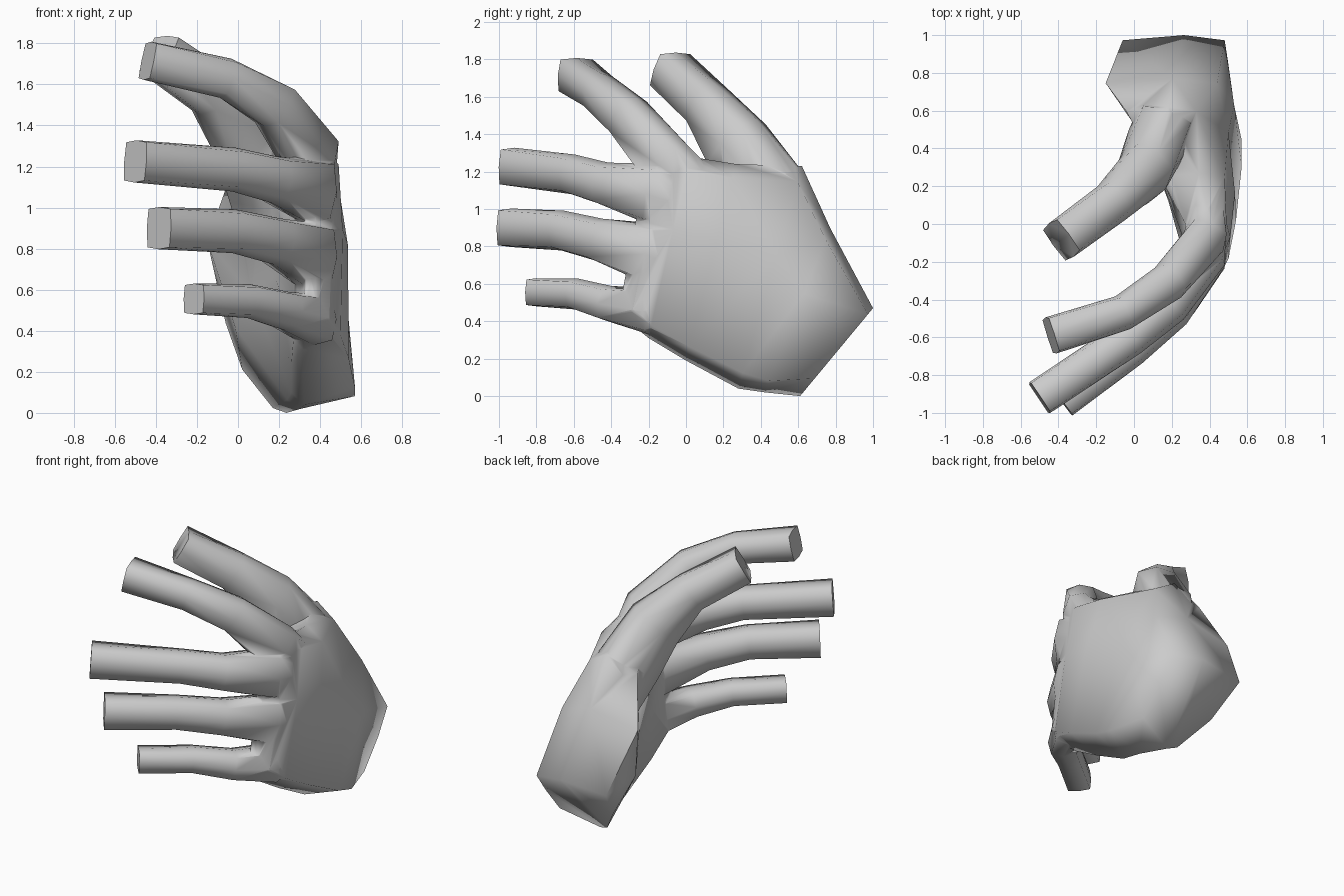
import bpy, bmesh
from math import cos, sin, pi, radians
from mathutils import Vector

if "Cube" in bpy.data.objects:
    bpy.data.objects.remove(bpy.data.objects["Cube"])


def loft(name, rings):
    """Skin a list of equal-length point rings and cap both ends."""
    bm = bmesh.new()
    vr = [[bm.verts.new(p) for p in r] for r in rings]
    n = len(rings[0])
    for a, b in zip(vr, vr[1:]):
        for i in range(n):
            j = (i + 1) % n
            bm.faces.new((a[i], a[j], b[j], b[i]))
    bm.faces.new(vr[0])
    bm.faces.new(vr[-1])
    bmesh.ops.triangulate(bm, faces=bm.faces[:])
    bmesh.ops.recalc_face_normals(bm, faces=bm.faces)
    me = bpy.data.meshes.new(name)
    bm.to_mesh(me)
    bm.free()
    ob = bpy.data.objects.new(name, me)
    bpy.context.collection.objects.link(ob)
    return ob


def palm_ring(top, bottom, back_top, back_mid, back_low, in_top, in_low,
              t_back=.93):
    """Palm section: t runs from the thumb edge to the little-finger edge."""
    def pt(t, x):
        return Vector((x, top[0] + (bottom[0] - top[0]) * t,
                       top[1] + (bottom[1] - top[1]) * t))
    return [pt(0, (back_top * .6 + in_top * .4)), pt(.07, back_top),
            pt(.4, back_mid), pt(t_back, back_low),
            pt(1, in_low * .8 + back_low * .2), pt(.95, in_low),
            pt(.55, in_top * .65 + in_low * .35), pt(.07, in_top)]


def finger(name, path, sizes):
    """Eight-sided finger along a path; squarer at the tip, rounder below."""
    pts = [Vector(p) for p in path]
    rings = []
    for k, p in enumerate(pts):
        d = (pts[min(k + 1, len(pts) - 1)] - pts[max(k - 1, 0)]).normalized()
        side = d.cross(Vector((0, 0, 1))).normalized()
        u = side.cross(d)
        w, h = sizes[k]
        e = 7 if k == 0 else 3.2
        ring = []
        for i in range(8):
            c, s = cos(2 * pi * i / 8), sin(2 * pi * i / 8)
            f = (abs(c) ** e + abs(s) ** e) ** (-1 / e)
            ring.append(p + side * (w * f * c) + u * (h * f * s))
        rings.append(ring)
    return loft(name, rings)


# palm, from knuckles to wrist
hand = loft("hand", [
    palm_ring((-.21, 1.25), (-.36, .45), .39, .38, .38, .33, .33),
    palm_ring((-.12, 1.28), (-.30, .39), .45, .46, .445, .31, .31),
    palm_ring((.02, 1.28), (-.20, .31), .49, .51, .50, .27, .27),
    palm_ring((.27, 1.24), (.00, .19), .48, .535, .54, .14, .26),
    palm_ring((.62, 1.23), (.28, .04), .33, .50, .57, -.04, .26),
    palm_ring((.77, .90), (.42, .02), .44, .53, .57, -.15, .24),
    palm_ring((1.0, .47), (.61, .00), .48, .50, .50, -.06, .17, .80),
])

# four fingers and thumb
std = [(.098, .103), (.10, .107), (.112, .115), (.12, .165), (.09, .14)]
small = [(.078, .075), (.088, .083), (.10, .095), (.115, .125), (.09, .10)]
parts = [
    finger("index_finger", [(-.44, -.59, 1.715), (-.06, -.47, 1.63),
           (.18, -.31, 1.495), (.37, -.09, 1.23), (.39, .12, 1.06)],
           [(.10, .095), (.095, .10), (.105, .12), (.115, .155), (.08, .12)]),
    finger("middle_finger", [(-.50, -.92, 1.225), (-.02, -.60, 1.185),
           (.18, -.43, 1.135), (.37, -.17, 1.08), (.40, .10, 1.02)], std),
    finger("ring_finger", [(-.385, -.935, .90), (-.02, -.66, .885),
           (.19, -.46, .835), (.37, -.18, .76), (.40, .10, .74)], std),
    finger("little_finger", [(-.215, -.80, .555), (.05, -.58, .545),
           (.24, -.41, .495), (.37, -.20, .455), (.40, .10, .50)], small),
    finger("thumb", [(-.385, -.085, 1.745), (-.12, .11, 1.56),
           (.05, .27, 1.35), (.13, .45, 1.11), (.15, .56, .85)],
           [(.11, .105), (.115, .13), (.145, .185), (.165, .20), (.14, .1)]),
]

# merge into one skin
for p in parts:
    m = hand.modifiers.new(p.name, 'BOOLEAN')
    m.operation = 'UNION'
    m.solver = 'EXACT'
    m.object = p
bpy.context.view_layer.objects.active = hand
hand.select_set(True)
for m in list(hand.modifiers):
    bpy.ops.object.modifier_apply(modifier=m.name)
for p in parts:
    bpy.data.objects.remove(p, do_unlink=True)
bpy.ops.object.shade_smooth_by_angle(angle=radians(88))
